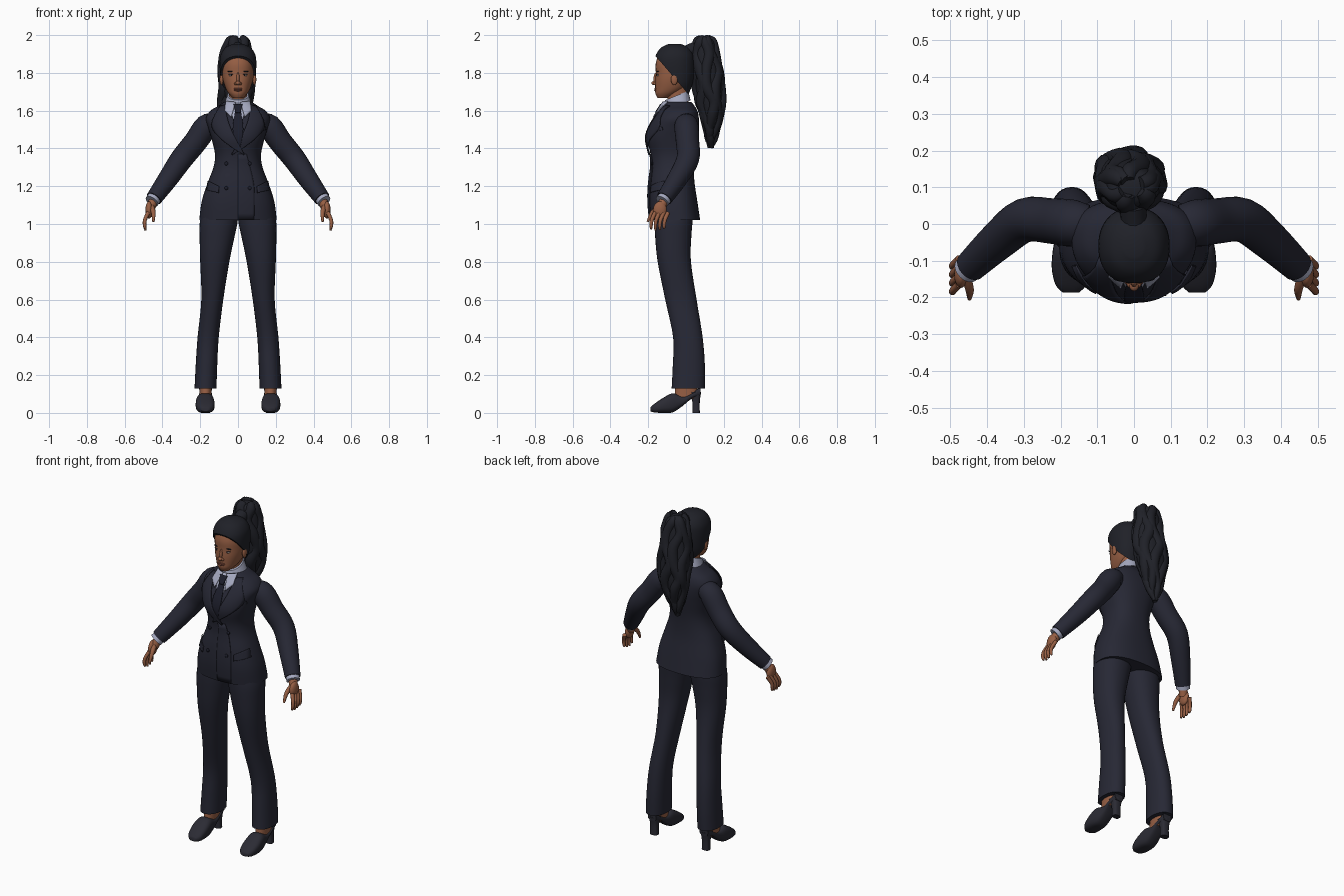
import bpy, bmesh, math
from mathutils import Vector

cube = bpy.data.objects.get("Cube")
if cube:
    bpy.data.objects.remove(cube, do_unlink=True)


def material(name, red, green, blue):
    mat = bpy.data.materials.new(name)
    mat.use_nodes = True
    mat.diffuse_color = (red, green, blue, 1)
    shader = mat.node_tree.nodes["Principled BSDF"]
    shader.inputs["Base Color"].default_value = (red, green, blue, 1)
    shader.inputs["Roughness"].default_value = .8
    return mat


suit = material("navy suit", .02, .021, .035)
tie_cloth = material("dark tie", .012, .013, .024)
hair_black = material("black hair", .014, .015, .021)
skin = material("brown skin", .31, .115, .058)
lip = material("lip", .22, .07, .045)
shirt = material("pale shirt", .38, .4, .53)
eye_white = material("eye white", .45, .4, .38)
leather = material("shoe leather", .024, .024, .034)


def finish(name, bm, mat, mirror=False, thickness=0):
    bmesh.ops.recalc_face_normals(bm, faces=bm.faces)
    mesh = bpy.data.meshes.new(name)
    bm.to_mesh(mesh)
    bm.free()
    mesh.materials.append(mat)
    obj = bpy.data.objects.new(name, mesh)
    bpy.context.collection.objects.link(obj)
    bpy.ops.object.select_all(action="DESELECT")
    obj.select_set(True)
    bpy.context.view_layer.objects.active = obj
    bpy.ops.object.shade_smooth_by_angle(angle=math.radians(50))
    if thickness:
        solid = obj.modifiers.new("thickness", "SOLIDIFY")
        solid.thickness, solid.offset = thickness, 0
    if mirror:
        obj.modifiers.new("mirror", "MIRROR")
    return obj


def smooth(rows, steps=4):
    """Catmull-Rom samples through the rows."""
    out, last = [], len(rows) - 1
    for i in range(last):
        a, b, c, d = (Vector(rows[max(0, min(last, i + j))]) for j in (-1, 0, 1, 2))
        for k in range(steps):
            t = k / steps
            out.append(b + (c - a) * t / 2 + (a * 2 - b * 5 + c * 4 - d) * t * t / 2
                       + (b * 3 - a - c * 3 + d) * t ** 3 / 2)
    return out + [Vector(rows[last])]


def skin_rings(rings):
    bm = bmesh.new()
    loops = [[bm.verts.new(p) for p in ring] for ring in rings]
    for low, high in zip(loops, loops[1:]):
        for k in range(len(low)):
            bm.faces.new((low[k - 1], low[k], high[k], high[k - 1]))
    bm.faces.new(loops[0])
    bm.faces.new(loops[-1])
    return bm


def loft(rows, axis="z", bias=.5, power=2.2, tilt=0, sides=32):
    """Rows are position, centre x, half width, low side, high side."""
    rings = []
    for pos, cx, half, low, high in smooth(rows):
        mid, ring = low + (high - low) * bias, []
        for k in range(sides):
            angle = math.tau * k / sides
            c, s = math.cos(angle), math.sin(angle)
            u = cx + half * math.copysign(abs(c) ** (2 / power), c)
            v = mid + (high - mid if s > 0 else mid - low) * math.copysign(abs(s) ** (2 / power), s)
            ring.append((u, v, pos + tilt * v) if axis == "z" else (u, pos, v))
        rings.append(ring)
    return skin_rings(rings)


def tube(points, sides=14):
    """Points are x, y, z, radius."""
    path, rings = smooth(points), []
    for i, p in enumerate(path):
        ahead = (path[min(i + 1, len(path) - 1)] - path[max(i - 1, 0)]).to_3d().normalized()
        side = ahead.cross(Vector((0, 1, 0))).normalized()
        up = side.cross(ahead)
        rings.append([p.to_3d() + p[3] * (side * math.cos(math.tau * k / sides)
                      + up * math.sin(math.tau * k / sides)) for k in range(sides)])
    return skin_rings(rings)


def ball(name, place, size, mat, mirror=False):
    bm = bmesh.new()
    bmesh.ops.create_uvsphere(bm, u_segments=20, v_segments=12, radius=1)
    bmesh.ops.scale(bm, vec=size, verts=bm.verts)
    bmesh.ops.translate(bm, vec=place, verts=bm.verts)
    return finish(name, bm, mat, mirror)


# Jacket body
torso_rows = [(1.02, 0, .205, -.19, .075), (1.12, 0, .192, -.2, .06), (1.22, 0, .16, -.196, .045),
              (1.3, 0, .13, -.185, .042), (1.37, 0, .122, -.188, .047), (1.45, 0, .14, -.205, .06),
              (1.51, 0, .158, -.192, .068), (1.56, 0, .17, -.164, .068), (1.6, 0, .145, -.138, .06),
              (1.625, 0, .105, -.122, .045), (1.645, 0, .075, -.11, .03)]
BIAS, POWER = .55, 2.4
finish("jacket_body", loft(torso_rows, bias=BIAS, power=POWER, sides=48), suit)
torso_rings = smooth(torso_rows)


def chest(x, z):
    """Depth of the jacket front at a given place."""
    z = max(torso_rings[0][0], min(z, torso_rings[-1][0]))
    for a, b in zip(torso_rings, torso_rings[1:]):
        if z <= b[0]:
            break
    row = a.lerp(b, (z - a[0]) / (b[0] - a[0]))
    mid = row[3] + (row[4] - row[3]) * BIAS
    ratio = min(abs(x) / row[2], .97)
    return mid - (mid - row[3]) * (1 - ratio ** POWER) ** (1 / POWER)


def cloth(name, edge, other, lift, mat, flip=1, mirror=False, across=8):
    """A thin panel between two x, z edges, laid on the jacket front."""
    bm, grid = bmesh.new(), []
    for a, b in zip(smooth(edge), smooth(other)):
        places = [a.lerp(b, k / across) for k in range(across + 1)]
        grid.append([bm.verts.new((flip * p.x, chest(p.x, p.y) - lift, p.y)) for p in places])
    for low, high in zip(grid, grid[1:]):
        for k in range(across):
            bm.faces.new((low[k], low[k + 1], high[k + 1], high[k]))
    return finish(name, bm, mat, mirror, thickness=.005)


# Shirt, tie, lapels and pockets
cloth("shirt_front", [(-.055, 1.64), (-.004, 1.5)], [(.055, 1.64), (.004, 1.5)], .003, shirt)
cloth("tie_blade", [(-.014, 1.6), (-.028, 1.5), (-.01, 1.4)], [(.014, 1.6), (.028, 1.5), (.01, 1.4)], .008, tie_cloth)
cloth("tie_knot", [(-.024, 1.635), (-.013, 1.59)], [(.024, 1.635), (.013, 1.59)], .018, tie_cloth)
cloth("collar_flap", [(.012, 1.645), (.036, 1.565)], [(.064, 1.65), (.07, 1.6)], .014, shirt, mirror=True)
finish("collar_band", loft([(1.645, 0, .076, -.122, .024), (1.7, 0, .057, -.11, .012)], tilt=.4), shirt)
for label, flip, lift in (("left_lapel", 1, .007), ("right_lapel", -1, .011)):
    cloth(label, [(.07, 1.63), (.05, 1.54), (.012, 1.45), (-.035, 1.37)],
          [(.095, 1.625), (.14, 1.525), (.09, 1.45), (-.03, 1.365)], lift, suit, flip)
cloth("front_overlap", [(.085, 1.025), (.085, 1.2), (.045, 1.37)],
      [(0, 1.025), (0, 1.2), (0, 1.37)], .003, suit)
cloth("pocket_flap", [(.1, 1.2), (.158, 1.228)], [(.103, 1.165), (.168, 1.18)], .006, suit, mirror=True)
cloth("chest_pocket", [(.105, 1.505), (.145, 1.515)], [(.105, 1.488), (.145, 1.498)], .006, suit)
for z in (1.19, 1.32):
    ball("jacket_buttons", (.062, chest(.062, z) - .006, z), (.01, .006, .01), tie_cloth, True)

# Sleeves, cuffs and hands
finish("sleeve", tube([(.12, .002, 1.53, .05), (.165, .002, 1.518, .064), (.225, .008, 1.435, .062),
                       (.298, .01, 1.345, .06), (.37, -.045, 1.24, .053), (.445, -.115, 1.135, .043)], 24), suit, True)
finish("shirt_cuff", tube([(.43, -.1, 1.155, .036), (.456, -.126, 1.12, .038)], 20), shirt, True)
finish("wrist", tube([(.44, -.11, 1.14, .024), (.466, -.135, 1.08, .025)]), skin, True)
ball("palm", (.471, -.138, 1.074), (.019, .036, .046), skin, True)
for i, name in enumerate(("index_finger", "middle_finger", "ring_finger", "little_finger")):
    y, drop = .023 * i, .008 * abs(i - 1.3)
    finish(name, tube([(.476, y - .164, 1.06, .011), (.493, y - .181, 1.02, .01),
                       (.494, y - .185, .99, .009), (.489, y - .184, .963 + drop, .005)], 10), skin, True)
finish("thumb", tube([(.458, -.14, 1.095, .014), (.448, -.178, 1.06, .012), (.448, -.203, 1.012, .006)], 10), skin, True)

# Trousers
finish("trouser_leg", loft([(.13, .172, .058, -.076, .1), (.25, .167, .057, -.07, .1), (.4, .158, .056, -.068, .088),
                            (.6, .136, .058, -.11, .056), (.8, .123, .077, -.15, .026), (.93, .111, .092, -.163, .028),
                            (1.02, .101, .1, -.166, .035), (1.1, .09, .09, -.16, .035)]), suit, True)

# Shoes
finish("ankle", loft([(.075, .172, .032, -.062, .06), (.2, .172, .035, -.05, .06)]), skin, True)
finish("shoe", loft([(-.187, .172, .022, .008, .03), (-.165, .172, .042, .002, .05), (-.12, .174, .05, 0, .08),
                     (-.07, .174, .047, .003, .104), (-.02, .172, .039, .035, .09), (.03, .172, .036, .075, .105),
                     (.078, .172, .028, .09, .14)], axis="y", power=2.8, sides=24), leather, True)
finish("shoe_heel", loft([(0, .172, .023, .035, .073), (.06, .172, .023, .033, .073), (.11, .172, .032, .015, .08)],
                         power=3, sides=20), leather, True)

# Head and neck
finish("neck", loft([(1.58, 0, .055, -.1, .02), (1.66, 0, .047, -.098, .012), (1.75, 0, .05, -.1, .015)]), skin)
finish("head", loft([(1.666, 0, .026, -.15, -.1), (1.69, 0, .049, -.162, -.05), (1.72, 0, .066, -.163, -.005),
                     (1.76, 0, .079, -.163, .02), (1.8, 0, .085, -.16, .03), (1.85, 0, .085, -.16, .03),
                     (1.9, 0, .07, -.142, .015), (1.93, 0, .035, -.11, -.02)], bias=.55), skin)
ball("ear", (.087, -.062, 1.765), (.01, .018, .03), skin, True)
ball("nose_bridge", (0, -.158, 1.768), (.009, .014, .034), skin)
ball("nose_tip", (0, -.168, 1.746), (.013, .015, .011), skin)
ball("nostril", (.012, -.163, 1.743), (.008, .01, .008), skin, True)
ball("upper_lip", (0, -.16, 1.716), (.025, .008, .005), lip)
ball("lower_lip", (0, -.16, 1.708), (.02, .009, .006), lip)
ball("eye", (.034, -.146, 1.787), (.014, .009, .005), eye_white, True)
ball("iris", (.034, -.151, 1.787), (.005, .006, .005), hair_black, True)
ball("eyelash", (.035, -.148, 1.793), (.016, .009, .002), hair_black, True)
ball("eyebrow", (.037, -.148, 1.808), (.02, .008, .003), hair_black, True)

# Swept-back hair, trimmed along the hairline
cap = loft([(1.68, 0, .06, -.1, .01), (1.74, 0, .087, -.14, .034), (1.8, 0, .095, -.158, .044),
            (1.86, 0, .097, -.166, .045), (1.9, 0, .09, -.157, .038), (1.935, 0, .066, -.13, .012),
            (1.954, 0, .025, -.09, -.03)], sides=48)
bmesh.ops.bisect_plane(cap, geom=cap.verts[:] + cap.edges[:] + cap.faces[:], plane_co=(0, -.155, 1.882),
                       plane_no=(0, .18, .155), clear_inner=True)
bmesh.ops.holes_fill(cap, edges=[e for e in cap.edges if e.is_boundary])
finish("hair_cap", cap, hair_black)
finish("hair_tie", tube([(0, -.005, 1.905, .036), (-.003, .05, 1.93, .036)]), hair_black)

# Ponytail core with wavy locks around it
tail_rows = [(1.985, -.008, .035, .075, .125), (1.965, -.008, .06, .05, .15), (1.9, -.01, .075, .04, .168),
             (1.82, -.01, .085, .045, .182), (1.73, -.012, .09, .05, .192), (1.65, -.015, .085, .065, .197),
             (1.58, -.02, .072, .083, .19), (1.5, -.028, .048, .1, .168), (1.45, -.033, .028, .11, .155),
             (1.405, -.037, .006, .125, .14)]
finish("ponytail_core", loft(tail_rows), hair_black)
for lock in range(9):
    path = []
    for z, cx, half, low, high in tail_rows:
        turn = math.tau * lock / 9 + .35 * math.sin(z * 24 + lock * 2)
        depth = (high - low) / 2
        path.append((cx + half * .8 * math.cos(turn), low + depth + depth * .8 * math.sin(turn),
                     z, .006 + half * .3 + .004 * math.sin(z * 40 + lock * 3)))
    finish("ponytail_lock", tube(path, 12), hair_black)
